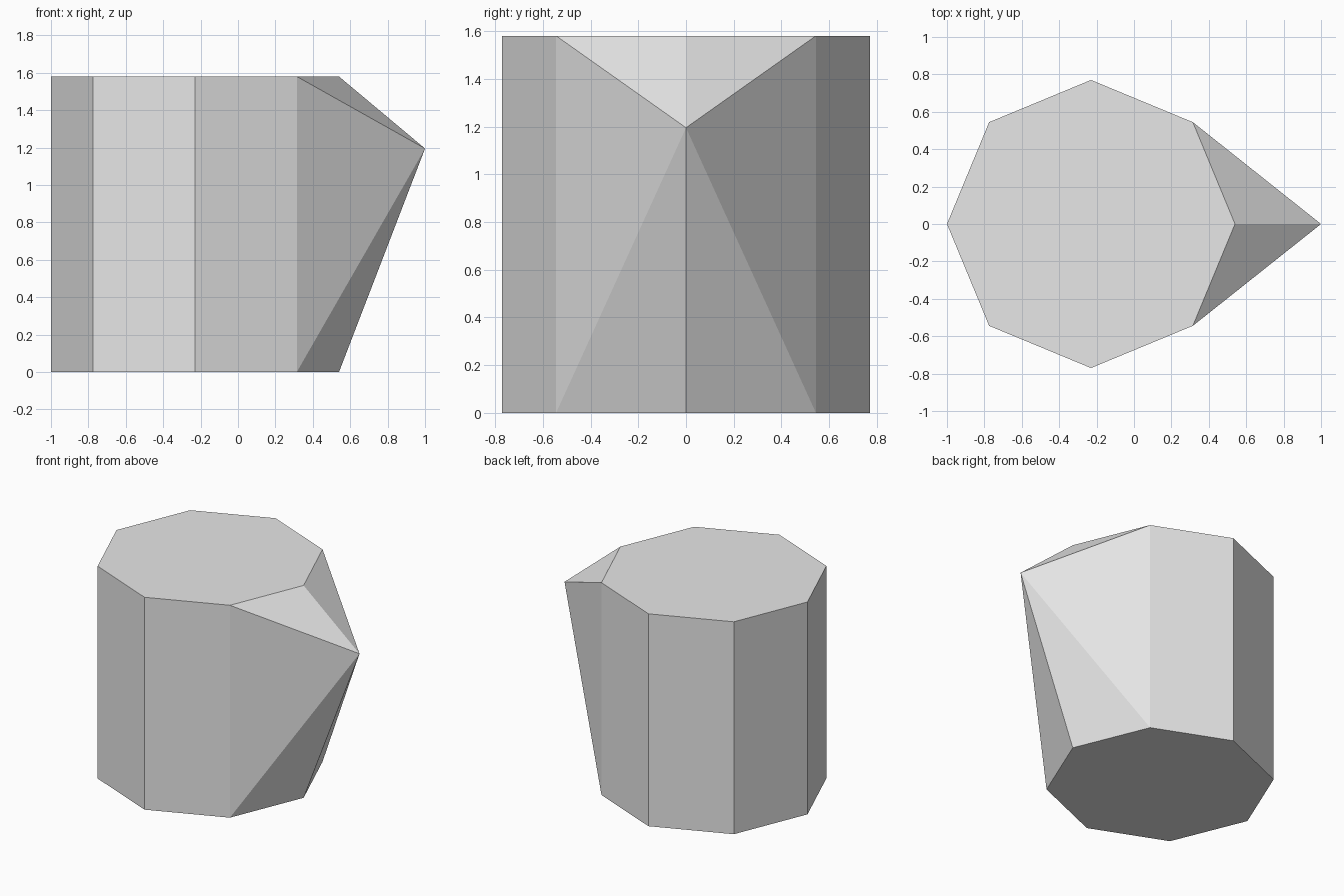
import bpy
import bmesh
from mathutils import Matrix, Vector

cube = bpy.data.objects.get("Cube")
if cube:
    bpy.data.objects.remove(cube, do_unlink=True)

HEIGHT, RADIUS, CENTRE_X = 1.58, 0.77, -0.23
TIP = Vector((1.0, 0.0, 1.195))

# Plain grey material
grey = bpy.data.materials.new("light grey")
grey.use_nodes = True
colour = (0.8, 0.8, 0.8, 1)
grey.diffuse_color = colour
grey.node_tree.nodes["Principled BSDF"].inputs["Base Color"].default_value = colour

# Eight-sided solid body, one corner pointing to +x
bm = bmesh.new()
bmesh.ops.create_cone(bm, cap_ends=True, segments=8, radius1=RADIUS,
                      radius2=RADIUS, depth=HEIGHT,
                      matrix=Matrix.Translation((CENTRE_X, 0, HEIGHT / 2)))

# Put the corner exactly on the x axis whichever way the ring starts
corner = max(bm.verts, key=lambda v: v.co.x).co
turn = Vector((corner.x - CENTRE_X, corner.y)).angle_signed(Vector((1, 0)))
bmesh.ops.rotate(bm, verts=bm.verts, cent=(CENTRE_X, 0, 0),
                 matrix=Matrix.Rotation(-turn, 3, "Z"))

# Pull a pointed spout out of the corner edge
edge = max((e for e in bm.edges
            if abs(e.verts[0].co.z - e.verts[1].co.z) > HEIGHT / 2),
           key=lambda e: e.verts[0].co.x)
sides = list(edge.link_faces)
tip = bmesh.utils.edge_split(edge, edge.verts[0], 0.5)[1]
for face in sides:
    far = [v for v in face.verts
           if v is not tip and abs(v.co.y) > RADIUS / 2]
    for v in far:
        shared = next(f for f in tip.link_faces if v in f.verts)
        bmesh.utils.face_split(shared, tip, v)
tip.co = TIP

bmesh.ops.recalc_face_normals(bm, faces=bm.faces)
mesh = bpy.data.meshes.new("spouted_body")
bm.to_mesh(mesh)
bm.free()
mesh.materials.append(grey)
body = bpy.data.objects.new("spouted_body", mesh)
bpy.context.collection.objects.link(body)
